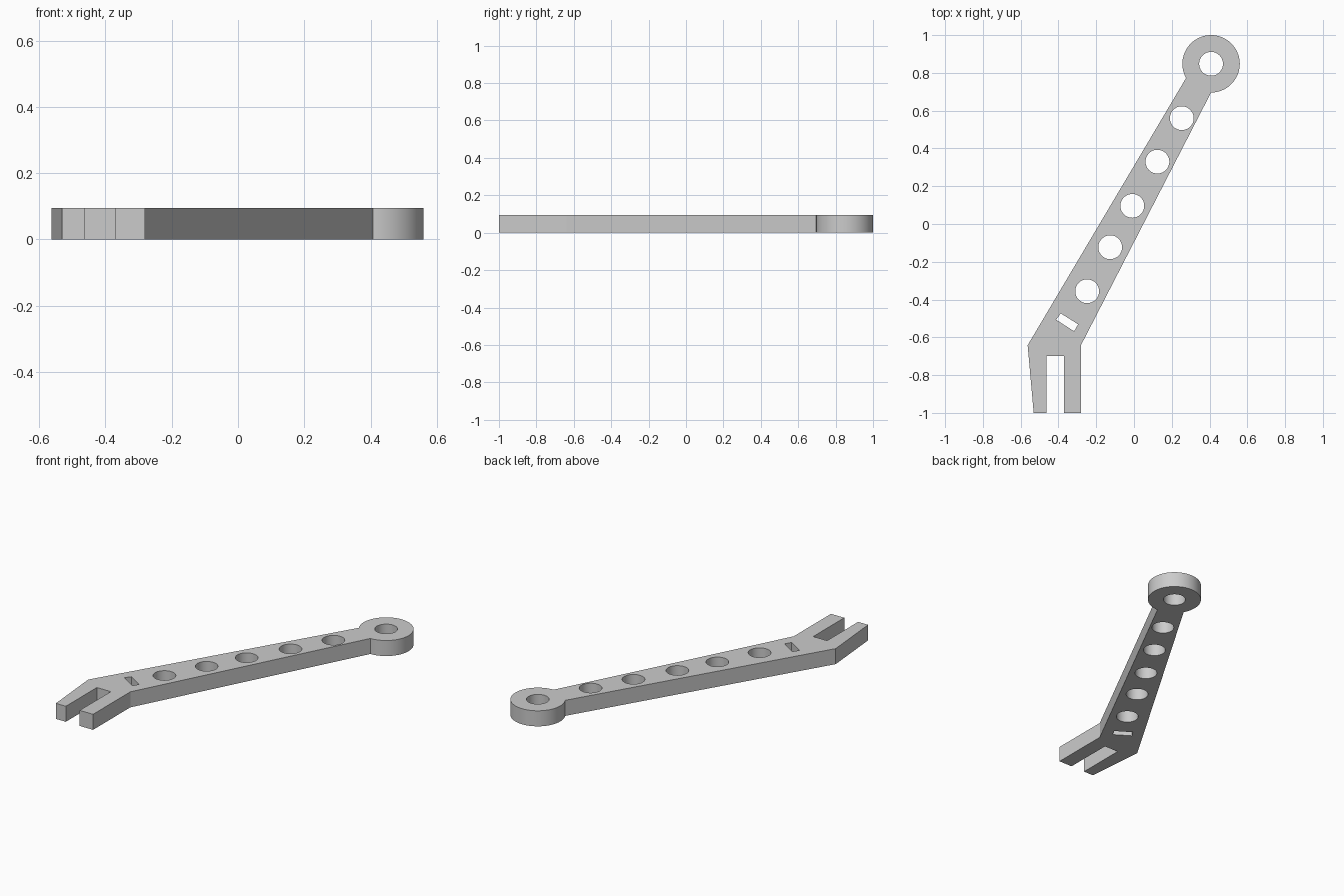
import bpy, bmesh, math

if "Cube" in bpy.data.objects:
    bpy.data.objects.remove(bpy.data.objects["Cube"])

HEIGHT = 0.095
EYE = (0.408, 0.848)      # centre of the ring end
EYE_R, HOLE_R = 0.152, 0.063


def arc(center, radius, start, end, steps):
    """Points along an arc, angles in degrees."""
    return [(center[0] + radius * math.cos(math.radians(start + (end - start) * i / steps)),
             center[1] + radius * math.sin(math.radians(start + (end - start) * i / steps)))
            for i in range(steps + 1)]


# Outer outline: forked foot, slanted arm, round eye
outline = [(-0.563, -0.642), (-0.531, -1), (-0.464, -1), (-0.464, -0.70),
           (-0.37, -0.70), (-0.37, -1), (-0.28, -1), (-0.28, -0.64)]
outline += arc(EYE, EYE_R, -90, 209.5, 60)

# Slanted rectangular slot and the round holes
slot = [(-0.388, -0.473), (-0.296, -0.531), (-0.317, -0.568), (-0.412, -0.507)]
hole_centers = [EYE, (0.253, 0.56), (0.124, 0.33), (-0.009, 0.096),
                (-0.126, -0.123), (-0.248, -0.356)]
loops = [outline, slot] + [arc(c, HOLE_R, 0, 360, 48)[:-1] for c in hole_centers]

# Fill the profile and extrude it to a plate
bm = bmesh.new()
edges = []
for pts in loops:
    verts = [bm.verts.new((x, y, 0)) for x, y in pts]
    edges += [bm.edges.new((verts[i - 1], verts[i])) for i in range(len(verts))]
bmesh.ops.triangle_fill(bm, edges=edges, use_beauty=True, normal=(0, 0, 1))
result = bmesh.ops.extrude_face_region(bm, geom=bm.faces[:], use_keep_orig=True)
top = [g for g in result["geom"] if isinstance(g, bmesh.types.BMVert)]
bmesh.ops.translate(bm, verts=top, vec=(0, 0, HEIGHT))
bmesh.ops.recalc_face_normals(bm, faces=bm.faces[:])

mesh = bpy.data.meshes.new("lever_arm")
bm.to_mesh(mesh)
bm.free()
lever = bpy.data.objects.new("lever_arm", mesh)
bpy.context.collection.objects.link(lever)

grey = bpy.data.materials.new("light grey")
grey.diffuse_color = (0.6, 0.6, 0.6, 1)
grey.use_nodes = True
grey.node_tree.nodes["Principled BSDF"].inputs["Base Color"].default_value = grey.diffuse_color
mesh.materials.append(grey)

# Smooth round walls, sharp corners
bpy.context.view_layer.objects.active = lever
lever.select_set(True)
bpy.ops.object.shade_smooth_by_angle(angle=math.radians(20))
